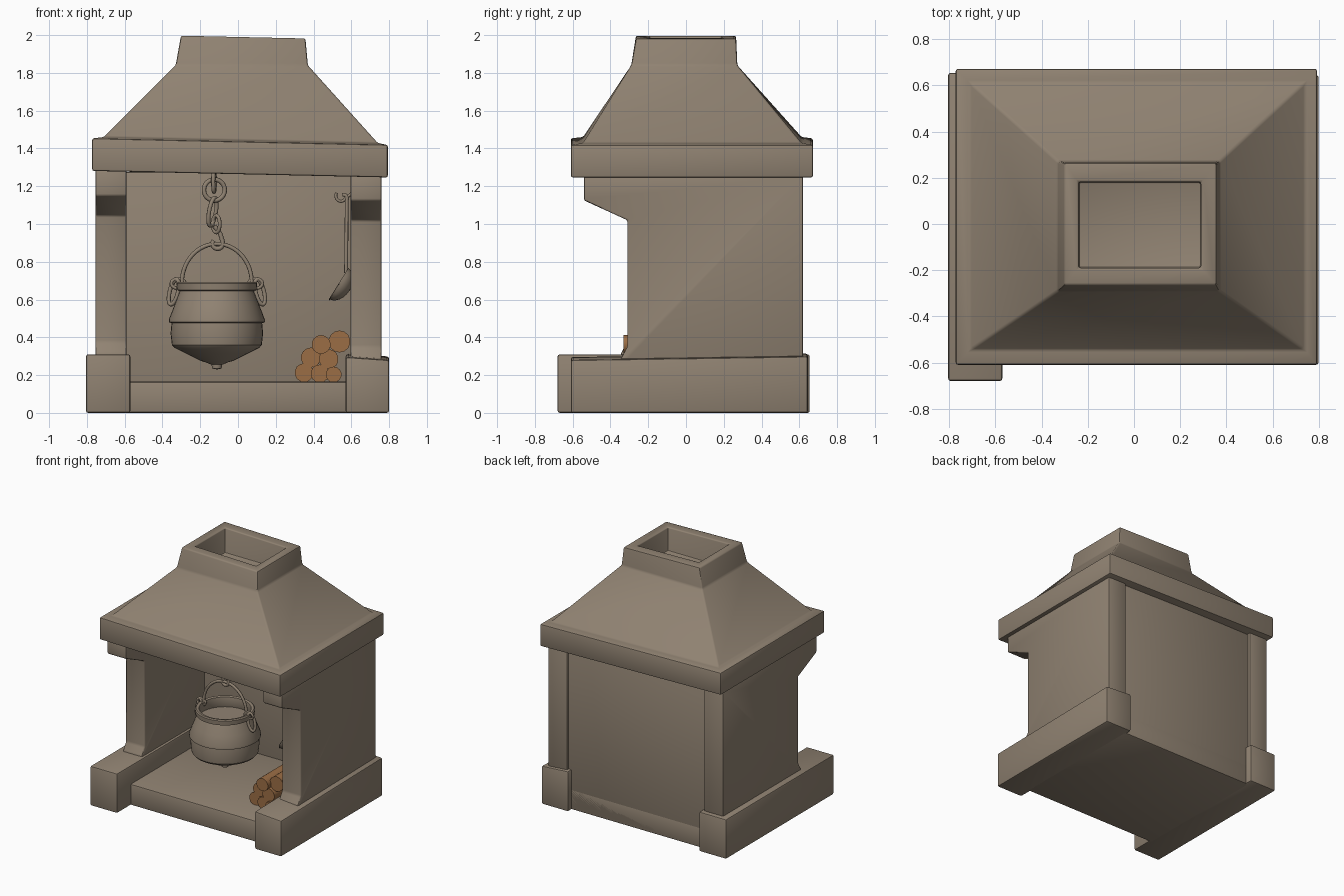
import bpy, bmesh
from math import sin, cos, pi, radians
from mathutils import Matrix, Vector

cube = bpy.data.objects.get("Cube")
if cube:
    bpy.data.objects.remove(cube, do_unlink=True)


def material(name, rgb):
    m = bpy.data.materials.new(name)
    m.use_nodes = True
    m.diffuse_color = (*rgb, 1)
    m.node_tree.nodes["Principled BSDF"].inputs["Base Color"].default_value = (*rgb, 1)
    return m


STONE = material("warm_grey_stone", (0.28, 0.225, 0.168))
WOOD = material("orange_brown_wood", (0.33, 0.155, 0.06))


def activate(ob):
    bpy.ops.object.select_all(action='DESELECT')
    ob.select_set(True)
    bpy.context.view_layer.objects.active = ob


def finish(name, bm, mat=STONE, bevel=0.0, angle=40):
    """Bevel the sharp edges, then make a smooth-by-angle object."""
    bmesh.ops.recalc_face_normals(bm, faces=bm.faces)
    if bevel:
        edges = [e for e in bm.edges if e.calc_face_angle(0) > radians(15)]
        bmesh.ops.bevel(bm, geom=edges, offset=bevel, segments=2, profile=0.5,
                        affect='EDGES', clamp_overlap=True)
    me = bpy.data.meshes.new(name)
    bm.to_mesh(me)
    bm.free()
    me.materials.append(mat)
    ob = bpy.data.objects.new(name, me)
    bpy.context.collection.objects.link(ob)
    activate(ob)
    bpy.ops.object.shade_smooth_by_angle(angle=radians(angle))
    return ob


def loft(name, loops, bevel):
    """Join equal-length loops of points and close both ends."""
    bm = bmesh.new()
    rows = [[bm.verts.new(p) for p in loop] for loop in loops]
    n = len(rows[0])
    for a, b in zip(rows, rows[1:]):
        for i in range(n):
            j = (i + 1) % n
            bm.faces.new((a[i], a[j], b[j], b[i]))
    bm.faces.new(rows[0])
    bm.faces.new(rows[-1])
    return finish(name, bm, STONE, bevel)


def rect(x0, x1, y0, y1, z, sx=0, sy=0):
    """Rectangle loop whose height may slope along x and y."""
    return [(x, y, z + sx * x + sy * y)
            for x, y in ((x0, y0), (x1, y0), (x1, y1), (x0, y1))]


def block(name, x0, x1, y0, y1, z0, z1, sx=0, sy=0, bevel=0.012):
    return loft(name, [rect(x0, x1, y0, y1, z0), rect(x0, x1, y0, y1, z1, sx, sy)], bevel)


def lathe(name, profile, centre, steps=40):
    bm = bmesh.new()
    vs = [bm.verts.new((r, 0, z)) for r, z in profile]
    es = [bm.edges.new(p) for p in zip(vs, vs[1:])]
    bmesh.ops.spin(bm, geom=vs + es, cent=(0, 0, 0), axis=(0, 0, 1),
                   angle=2 * pi, steps=steps)
    bmesh.ops.remove_doubles(bm, verts=bm.verts, dist=0.0005)
    bmesh.ops.translate(bm, verts=bm.verts, vec=centre)
    return finish(name, bm, angle=30)


def tube(name, points, radius, cyclic=False):
    cu = bpy.data.curves.new(name, 'CURVE')
    cu.dimensions = '3D'
    cu.bevel_depth = radius
    cu.bevel_resolution = 2
    cu.use_fill_caps = True
    sp = cu.splines.new('POLY')
    sp.points.add(len(points) - 1)
    for p, co in zip(sp.points, points):
        p.co = (*co, 1)
    sp.use_cyclic_u = cyclic
    cu.materials.append(STONE)
    ob = bpy.data.objects.new(name, cu)
    bpy.context.collection.objects.link(ob)
    activate(ob)
    bpy.ops.object.convert(target='MESH')
    bpy.ops.object.shade_smooth_by_angle(angle=radians(50))


def arc(centre, rx, rz, yaw=0, start=0, end=360, lean=0, n=28):
    """Points of an elliptical arc in a vertical plane."""
    rot = Matrix.Rotation(radians(yaw), 3, 'Z')
    tip = Matrix.Rotation(radians(lean), 3, 'Y')
    angles = [radians(start + (end - start) * i / n) for i in range(n + 1)]
    return [Vector(centre) + tip @ rot @ Vector((rx * cos(a), 0, rz * sin(a))) for a in angles]


def ring(name, centre, rx, rz, radius, yaw=0, lean=0):
    tube(name, arc(centre, rx, rz, yaw, lean=lean)[:-1], radius, True)


# Hearth, plinths and back wall
block("hearth_floor", -0.6, 0.6, -0.51, 0.6, 0, 0.165)
block("right_plinth", -0.805, -0.57, -0.68, 0.655, 0, 0.31)
block("left_plinth", 0.57, 0.80, -0.61, 0.645, 0, 0.345, -0.07, 0.015)
block("back_wall", -0.62, 0.62, 0.43, 0.60, 0.01, 1.275)

# Side walls with corbels
profile = [(0.62, 0.25), (0.62, 1.26), (-0.54, 1.26), (-0.54, 1.125),
           (-0.31, 1.02), (-0.31, 0.35), (-0.345, 0.29), (-0.345, 0.25)]
for name, xa, xb, lift in (("right_wall", -0.755, -0.59, 0.025), ("left_wall", 0.595, 0.76, 0)):
    loft(name, [[(x, y, z + lift) for y, z in profile] for x in (xa, xb)], 0.01)

# Hood: rim, sloping sides, neck and open flue
T = -0.022
loft("hood", [
    rect(-0.772, 0.793, -0.61, 0.672, 1.264, T),
    rect(-0.772, 0.793, -0.61, 0.672, 1.436, T),
    rect(-0.71, 0.74, -0.545, 0.612, 1.445, T),
    rect(-0.33, 0.37, -0.29, 0.272, 1.84),
    rect(-0.302, 0.357, -0.265, 0.265, 1.99, T),
    rect(-0.24, 0.29, -0.19, 0.182, 1.99, T),
    rect(-0.24, 0.29, -0.19, 0.182, 1.80)], 0.01)

# Cauldron
X = -0.112
lathe("cauldron", [
    (0, 0.23), (0.025, 0.235), (0.028, 0.255), (0.06, 0.268), (0.085, 0.275),
    (0.165, 0.315), (0.225, 0.345), (0.238, 0.36), (0.245, 0.42), (0.24, 0.475),
    (0.254, 0.48), (0.254, 0.495), (0.225, 0.57), (0.202, 0.63), (0.195, 0.645),
    (0.21, 0.65), (0.213, 0.685), (0.205, 0.692), (0.185, 0.688), (0.18, 0.65),
    (0.19, 0.61), (0, 0.61)], (X, 0, 0))
tube("cauldron_bail", arc((X, 0, 0.69), 0.185, 0.205, start=-8, end=188), 0.011)
for side, s in (("right", -1), ("left", 1)):
    ring(side + "_handle_ring", (X + s * 0.228, 0, 0.64), 0.024, 0.068, 0.011, 25 * s, -14 * s)
    tube(side + "_bail_hook", arc((X + s * 0.205, 0, 0.685), 0.036, 0.026), 0.009)

# Hanging chain
tube("chain_staple", arc((-0.127, 0, 1.225), 0.025, 0.055, 80), 0.011)
ring("chain_ring", (-0.125, 0, 1.18), 0.056, 0.056, 0.012, 10)
ring("chain_link_upper", (-0.135, 0, 1.065), 0.028, 0.075, 0.011, 50, 10)
ring("chain_link_lower", (-0.115, 0, 1.0), 0.024, 0.045, 0.01, -40)
tube("chain_hook", [(-0.125, 0, 0.99), (-0.095, 0, 0.95), (-0.082, 0, 0.91)]
     + arc((-0.108, 0, 0.895), 0.027, 0.026, start=0, end=-220, n=14), 0.012)

# Ladle hanging on the side wall
LY = -0.15
tube("ladle_handle", [(0.572, LY, 0.74), (0.576, LY, 1.13)]
     + arc((0.556, LY, 1.135), 0.022, 0.02, start=0, end=100, n=8), 0.01)
tube("wall_hook", arc((0.545, LY, 1.15), 0.027, 0.03, start=150, end=330, n=12)
     + [(0.6, LY, 1.16)], 0.008)
bm = bmesh.new()
bmesh.ops.create_uvsphere(bm, u_segments=20, v_segments=12, radius=0.092)
bmesh.ops.bisect_plane(bm, geom=bm.verts[:] + bm.edges[:] + bm.faces[:],
                       plane_co=(0, 0, 0), plane_no=(0, 0, 1), clear_outer=True)
bmesh.ops.scale(bm, vec=(1.05, 0.85, 0.75), verts=bm.verts)
bmesh.ops.transform(bm, verts=bm.verts, matrix=Matrix.Translation((0.533, LY, 0.685))
                    @ Matrix.Rotation(radians(-58), 4, 'Y'))
bowl = finish("ladle_bowl", bm)
shell = bowl.modifiers.new("thickness", 'SOLIDIFY')
shell.thickness = 0.008

# Stacked logs: x, z, radius
logs = [(0.35, 0.213, 0.05), (0.433, 0.208, 0.048), (0.506, 0.203, 0.042),
        (0.386, 0.293, 0.053), (0.48, 0.285, 0.052), (0.44, 0.362, 0.05), (0.537, 0.378, 0.058)]
for i, (x, z, r) in enumerate(logs):
    front = -0.29 - 0.02 * (i % 3)
    length = 0.42
    bm = bmesh.new()
    bmesh.ops.create_cone(bm, cap_ends=True, segments=14, radius1=r, radius2=r, depth=length,
                          matrix=Matrix.Translation((x, front + length / 2, z))
                          @ Matrix.Rotation(radians(90), 4, 'X'))
    finish("log_%d" % (i + 1), bm, WOOD)
